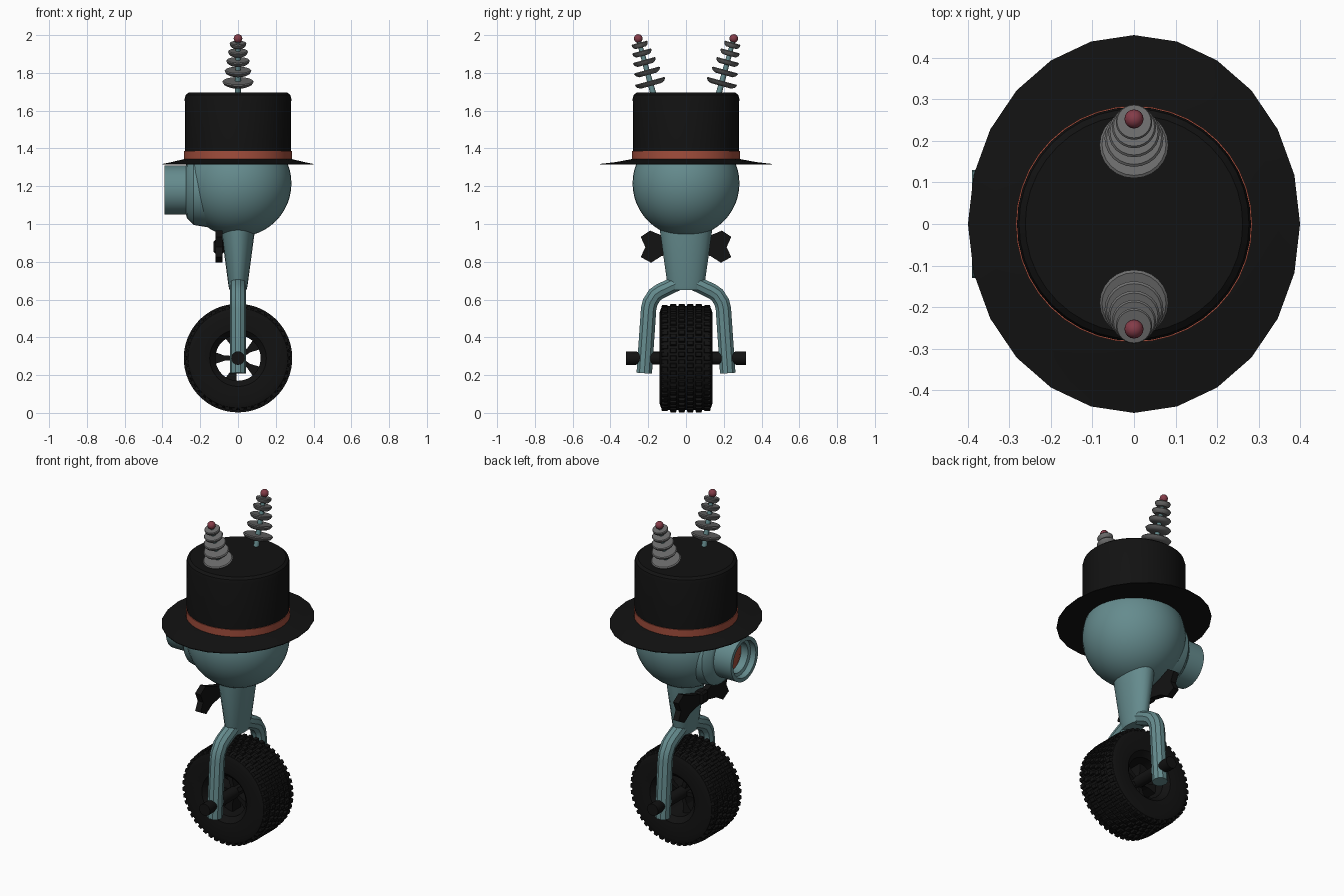
import bpy, bmesh, math
from mathutils import Matrix, Vector

if "Cube" in bpy.data.objects:
    bpy.data.objects.remove(bpy.data.objects["Cube"])


def material(name, rgb):
    m = bpy.data.materials.new(name)
    m.diffuse_color = (*rgb, 1)
    m.use_nodes = True
    m.node_tree.nodes["Principled BSDF"].inputs["Base Color"].default_value = m.diffuse_color
    return m


TEAL = material("teal paint", (0.13, 0.26, 0.27))
BLACK = material("black", (0.006, 0.006, 0.006))
BAND = material("rust red", (0.36, 0.075, 0.045))
GREY = material("grey metal", (0.15, 0.15, 0.15))
BALL = material("dark rose", (0.23, 0.045, 0.065))


def finish(name, bm, mat):
    bmesh.ops.remove_doubles(bm, verts=bm.verts, dist=1e-5)
    bmesh.ops.recalc_face_normals(bm, faces=bm.faces)
    me = bpy.data.meshes.new(name)
    bm.to_mesh(me)
    bm.free()
    me.materials.append(mat)
    ob = bpy.data.objects.new(name, me)
    bpy.context.collection.objects.link(ob)
    return ob


def lathe(name, profile, mat, n=32, matrix=Matrix(), closed=False, bm=None):
    """Turn (rx, ry, h) or (r, h) points round the local z axis."""
    own = bm is None
    bm = bm or bmesh.new()
    rings = []
    for p in profile:
        rx, ry, h = p if len(p) == 3 else (p[0], p[0], p[1])
        rings.append([bm.verts.new(matrix @ Vector((rx * math.cos(a), ry * math.sin(a), h)))
                      for a in (math.tau * i / n for i in range(n))])
    pairs = list(zip(rings, rings[1:])) + ([(rings[-1], rings[0])] if closed else [])
    for a, b in pairs:
        for i in range(n):
            j = (i + 1) % n
            bm.faces.new((a[i], a[j], b[j], b[i]))
    if not closed:
        bm.faces.new(rings[0])
        bm.faces.new(rings[-1])
    return finish(name, bm, mat) if own else bm


def prism(bm, outline, depth, place):
    """Extrude a 2D outline by +-depth; place(u, v, w) gives the position."""
    lo, hi = ([bm.verts.new(place(u, v, w)) for u, v in outline] for w in (-depth, depth))
    bm.faces.new(lo)
    bm.faces.new(hi)
    for i in range(len(lo)):
        j = (i + 1) % len(lo)
        bm.faces.new((lo[i], lo[j], hi[j], hi[i]))


# Head
bm = bmesh.new()
bmesh.ops.create_uvsphere(bm, u_segments=40, v_segments=24, radius=0.283,
                          matrix=Matrix.Translation((0, 0, 1.215)))
finish("head", bm, TEAL)

# Eye housing, tube with recess, and lens, all facing -x
eye = Matrix.Translation((0, 0, 1.18)) @ Matrix.Rotation(-math.pi / 2, 4, 'Y')
lathe("eye_base", [(0.195, 0.12), (0.195, 0.175), (0.185, 0.235), (0.15, 0.27), (0.13, 0.275)], TEAL, 32, eye)
lathe("eye_tube", [(0.13, 0.25), (0.13, 0.39), (0.108, 0.39), (0.108, 0.355), (0.09, 0.35),
                   (0.09, 0.30)], TEAL, 32, eye)
lathe("eye_lens", [(0.09, 0.295), (0.09, 0.305), (0.06, 0.318), (0.025, 0.324)], BAND, 32, eye)

# Hat
lathe("hat_brim", [(0.27, 0.27, 1.316), (0.40, 0.455, 1.314), (0.40, 0.455, 1.318),
                   (0.35, 0.37, 1.328), (0.28, 0.28, 1.345)], BLACK, 24)
lathe("hat_crown", [(0.28, 1.33), (0.282, 1.665), (0.277, 1.683), (0.262, 1.695), (0.2, 1.695)], BLACK, 40)
lathe("hat_band", [(0.28, 1.342), (0.285, 1.342), (0.285, 1.386), (0.28, 1.386)], BAND, 40, closed=True)

# Antennas: leaning rod, five dishes and a ball on each side
for side, label in ((-1, "near"), (1, "far")):
    base, tip = Vector((0, side * 0.165, 1.66)), Vector((0, side * 0.253, 1.982))
    axis = (tip - base).normalized()
    turn = axis.to_track_quat('Z', 'Y').to_matrix().to_4x4()
    place = Matrix.Translation(base) @ turn
    length = (tip - base).length
    lathe(label + "_antenna_rod", [(0.016, 0), (0.012, length)], TEAL, 12, place)
    bm = bmesh.new()
    for z, r in ((1.745, 0.083), (1.803, 0.071), (1.856, 0.062), (1.904, 0.053), (1.947, 0.044)):
        h = (z - base.z) / axis.z
        lathe("", [(r * 0.68, h - 0.014), (r * 0.9, h - 0.005), (r, h + 0.008), (r * 0.93, h + 0.013),
                   (r * 0.4, h + 0.013)], GREY, 24, place, bm=bm)
    finish(label + "_antenna_dishes", bm, GREY)
    bm = bmesh.new()
    bmesh.ops.create_uvsphere(bm, u_segments=16, v_segments=10, radius=0.023,
                              matrix=Matrix.Translation(tip))
    finish(label + "_antenna_ball", bm, BALL)

# Neck
lathe("neck", [(0.045, 0.09, 0.65), (0.05, 0.097, 0.67), (0.086, 0.135, 0.94), (0.09, 0.14, 0.99)], TEAL, 20)

# Bow tie in front of the neck
bm = bmesh.new()
wing = [(0.02, 0.905), (0.13, 0.94), (0.19, 0.965), (0.24, 0.932), (0.215, 0.877),
        (0.24, 0.825), (0.185, 0.795), (0.13, 0.83), (0.02, 0.855)]
for s in (-1, 1):
    prism(bm, wing, 0.018, lambda u, v, w: (-0.1 + w, s * u, v))
finish("bow_wings", bm, BLACK)
bm = bmesh.new()
bmesh.ops.create_cube(bm, size=1, matrix=Matrix.Translation((-0.1, 0, 0.88)) @ Matrix.Diagonal((0.06, 0.07, 0.075, 1)))
bmesh.ops.bevel(bm, geom=bm.edges[:], offset=0.012, segments=1, affect='EDGES')
finish("bow_knot", bm, BLACK)

# Fork: one bent tube over the wheel
half = [(0.04, 0.69), (0.135, 0.645), (0.165, 0.625), (0.19, 0.585), (0.198, 0.55), (0.221, 0.21)]
path = [(-y, z) for y, z in reversed(half)] + half
cu = bpy.data.curves.new("fork", 'CURVE')
cu.dimensions = '3D'
cu.bevel_depth = 0.043
cu.bevel_resolution = 3
cu.use_fill_caps = True
sp = cu.splines.new('POLY')
sp.points.add(len(path) - 1)
for p, (y, z) in zip(sp.points, path):
    p.co = (0, y, z, 1)
cu.materials.append(TEAL)
fork = bpy.data.objects.new("fork", cu)
bpy.context.collection.objects.link(fork)
bpy.context.view_layer.objects.active = fork
fork.select_set(True)
bpy.ops.object.convert(target='MESH')

# Wheel: tyre, tread blocks, spokes, axle
hub = Matrix.Translation((0, 0, 0.29)) @ Matrix.Rotation(math.pi / 2, 4, 'X')
side = [(0.12, 0.10), (0.15, 0.13), (0.24, 0.14), (0.264, 0.132), (0.275, 0.115)]
lathe("tyre", side + [(r, -h) for r, h in reversed(side)], BLACK, 48, hub, closed=True)
bm = bmesh.new()
rows, cols, pitch = 44, 6, 0.045
for i in range(rows):
    for c in range(cols):
        y = (c - (cols - 1) / 2) * pitch
        drop = 0.012 if c in (0, cols - 1) else 0
        m = hub @ Matrix.Rotation(math.tau * (i + 0.5 * (c % 2)) / rows, 4, 'Z') @ Matrix.Translation((0.276 - drop / 2, 0, y))
        res = bmesh.ops.create_cube(bm, size=1, matrix=Matrix.Diagonal((0.022, 0.029, 0.038, 1)))
        for v in res["verts"]:
            if v.co.x > 0:
                v.co.y *= 0.7
                v.co.z *= 0.8
            v.co = m @ v.co
finish("tread_blocks", bm, BLACK)
bm = bmesh.new()
for k in range(5):
    m = hub @ Matrix.Rotation(math.pi + math.tau * k / 5, 4, 'Z')
    prism(bm, [(0.02, -0.012), (0.07, -0.013), (0.13, -0.034), (0.13, 0.034), (0.07, 0.013), (0.02, 0.012)],
          0.04, lambda u, v, w: m @ Vector((u, v, w)))
finish("spokes", bm, BLACK)
lathe("axle", [(0.036, -0.318), (0.036, -0.27), (0.03, -0.24), (0.034, -0.17), (0.034, 0.17),
               (0.03, 0.24), (0.036, 0.27), (0.036, 0.318)], BLACK, 16, hub)

# Smooth the rounded parts, keep faceted parts flat
for ob in bpy.context.scene.objects:
    ob.select_set(ob.name not in {"bow_wings", "bow_knot", "tread_blocks", "spokes"})
bpy.ops.object.shade_smooth_by_angle(angle=math.radians(35))
